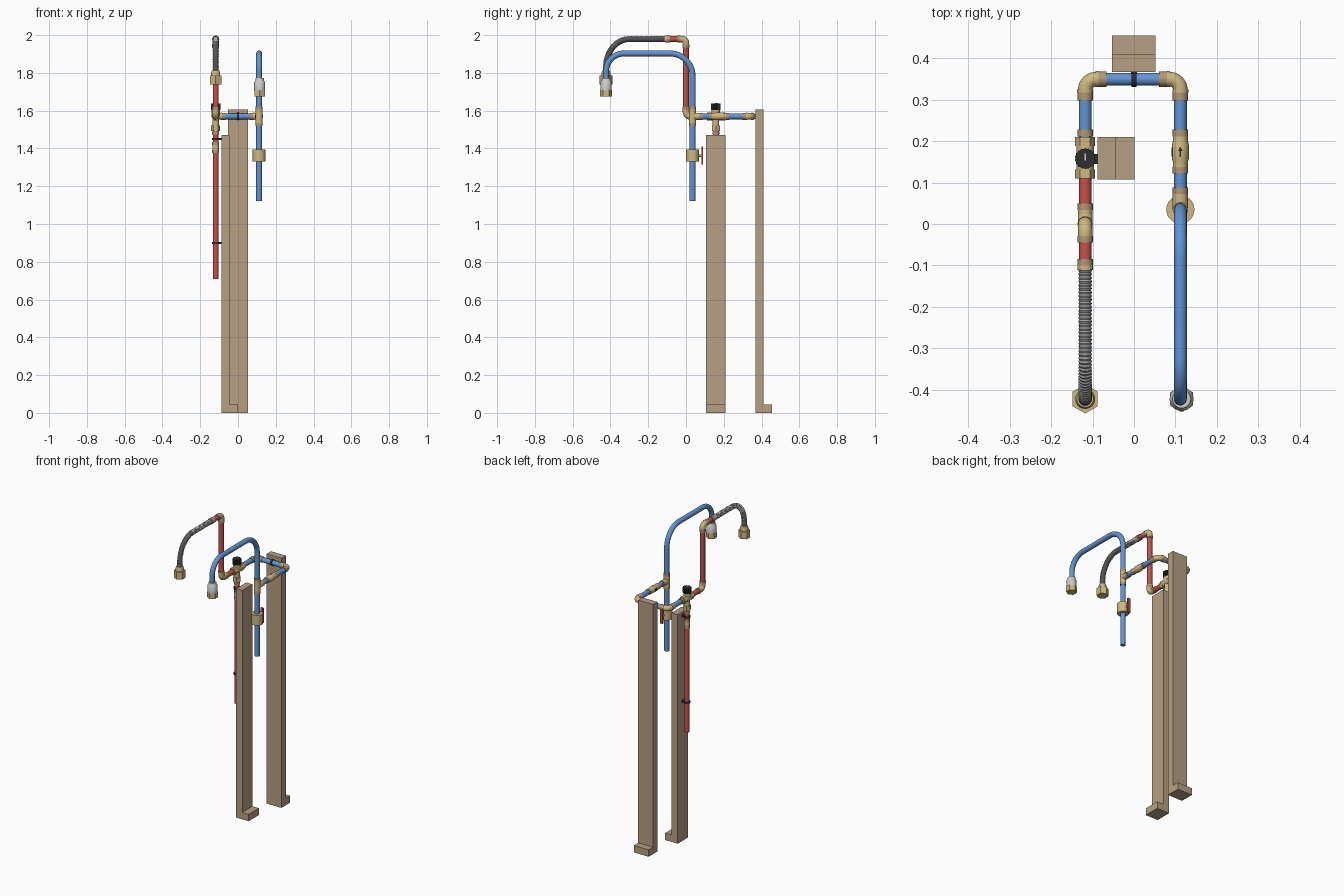
import bpy, bmesh, math
from mathutils import Vector

if "Cube" in bpy.data.objects:
    bpy.data.objects.remove(bpy.data.objects["Cube"])

def material(name, rgb):
    m = bpy.data.materials.new(name)
    m.diffuse_color = (*rgb, 1)
    m.use_nodes = True
    m.node_tree.nodes["Principled BSDF"].inputs["Base Color"].default_value = m.diffuse_color
    return m

WOOD = material("wood", (0.47, 0.35, 0.23))
BRASS = material("brass", (0.62, 0.48, 0.22))
COPPER = material("copper", (0.45, 0.31, 0.18))
BLUE = material("cold_blue", (0.12, 0.30, 0.66))
RED = material("hot_red", (0.58, 0.08, 0.065))
STEEL = material("steel", (0.60, 0.60, 0.58))
HOSE = material("braided_grey", (0.36, 0.36, 0.36))
DARK = material("dark_plastic", (0.025, 0.026, 0.03))

def finish(name, bm, mat, smooth=True):
    bmesh.ops.recalc_face_normals(bm, faces=bm.faces)
    me = bpy.data.meshes.new(name)
    bm.to_mesh(me)
    bm.free()
    me.materials.append(mat)
    ob = bpy.data.objects.new(name, me)
    bpy.context.collection.objects.link(ob)
    if smooth:
        bpy.ops.object.select_all(action='DESELECT')
        ob.select_set(True)
        bpy.context.view_layer.objects.active = ob
        bpy.ops.object.shade_smooth_by_angle(angle=math.radians(40))
    return ob

def sweep(name, pts, radii, mat, sides=20, turn=0.0):
    """Round or faceted tube along a planar path, one radius per point."""
    pts = [Vector(p) for p in pts]
    if not isinstance(radii, (list, tuple)):
        radii = [radii] * len(pts)
    tans = []
    for i in range(len(pts)):
        tans.append((pts[min(i + 1, len(pts) - 1)] - pts[max(i - 1, 0)]).normalized())
    n = tans[0].cross(tans[-1])
    if n.length < 1e-4:
        n = tans[0].cross(Vector((0, 0, 1)) if abs(tans[0].z) < 0.9 else Vector((0, 1, 0)))
    n.normalize()
    bm = bmesh.new()
    rings = []
    for p, t, r in zip(pts, tans, radii):
        s = t.cross(n)
        angs = [2 * math.pi * k / sides + turn for k in range(sides)]
        rings.append([bm.verts.new(p + (n * math.cos(a) + s * math.sin(a)) * r) for a in angs])
    for a, b in zip(rings, rings[1:]):
        for k in range(sides):
            j = (k + 1) % sides
            bm.faces.new((a[k], a[j], b[j], b[k]))
    bm.faces.new(rings[0])
    bm.faces.new(rings[-1])
    return finish(name, bm, mat)

def rod(name, a, b, r, mat, sides=20, turn=0.0):
    return sweep(name, [a, b], r, mat, sides, turn)

def box(name, lo, hi, mat):
    bm = bmesh.new()
    bmesh.ops.create_cube(bm, size=1)
    for v in bm.verts:
        v.co = [l + (c + 0.5) * (h - l) for l, h, c in zip(lo, hi, v.co)]
    return finish(name, bm, mat, False)

def bend(a, corner, b, r1, r2=None, steps=12):
    """Path a-corner-b with a rounded corner."""
    a, c, b = Vector(a), Vector(corner), Vector(b)
    u, w = (a - c).normalized(), (b - c).normalized()
    r2 = r2 or r1
    arc = []
    for i in range(steps + 1):
        t = math.pi / 2 * i / steps
        arc.append(c + u * r1 * (1 - math.sin(t)) + w * r2 * (1 - math.cos(t)))
    return [a] + arc + [b]

def band(name, c, axis, mat=COPPER, r=0.0185, w=0.016):
    c, d = Vector(c), Vector(axis) * (w / 2)
    return rod(name, c - d, c + d, r, mat)

X, Y, Z = Vector((1, 0, 0)), Vector((0, 1, 0)), Vector((0, 0, 1))
R, XH, XC, ZP, YB = 0.0155, -0.118, 0.112, 1.57, 0.35

# Boards with foot blocks
def l_profile(name, pts, extrude):
    bm = bmesh.new()
    f = bm.faces.new([bm.verts.new(p) for p in pts])
    res = bmesh.ops.extrude_face_region(bm, geom=[f])
    for v in res["geom"]:
        if isinstance(v, bmesh.types.BMVert):
            v.co += Vector(extrude)
    finish(name, bm, WOOD, False)

l_profile("back_board", [(-0.053, y, z) for y, z in
          [(0.367, 0), (0.455, 0), (0.455, 0.045), (0.411, 0.045), (0.411, 1.605), (0.367, 1.605)]],
          (0.105, 0, 0))
l_profile("side_board", [(x, 0.107, z) for x, z in
          [(-0.088, 0), (0.001, 0), (0.001, 0.045), (-0.044, 0.045), (-0.044, 1.472), (-0.088, 1.472)]],
          (0, 0.103, 0))

# Horizontal loop pipes and back elbows
rod("back_cross_pipe", (XH + 0.03, YB, ZP), (XC - 0.03, YB, ZP), R, BLUE)
rod("cold_side_pipe", (XC, 0.06, ZP), (XC, YB - 0.03, ZP), R, BLUE)
rod("cold_inlet_pipe", (XH, 0.20, ZP), (XH, YB - 0.03, ZP), R, BLUE)
for x, s in ((XH, 1), (XC, -1)):
    sweep("back_elbow", bend((x + s * 0.032, YB, ZP), (x, YB, ZP), (x, YB - 0.032, ZP), 0.026),
          0.0175, BRASS)
    band("elbow_ring", (x + s * 0.041, YB, ZP), X, w=0.02)
    band("elbow_lip", (x + s * 0.029, YB, ZP), X, BRASS, 0.0195, 0.007)
    band("elbow_ring", (x, YB - 0.041, ZP), Y, w=0.02)
    band("elbow_lip", (x, YB - 0.029, ZP), Y, BRASS, 0.0195, 0.007)
    band("pipe_ring", (x, 0.22, ZP), Y)

# Pipe clamps on the boards
band("back_clamp", (0, YB, ZP), X, DARK, 0.0195, 0.012)
box("back_clamp_base", (-0.007, YB + 0.012, ZP - 0.012), (0.007, 0.368, ZP + 0.012), DARK)
for z in (0.90, 1.45):
    band("riser_clamp", (XH, 0.157, z), Z, DARK, 0.0195, 0.012)
    box("riser_clamp_base", (XH + 0.012, 0.145, z - 0.006), (-0.087, 0.169, z + 0.006), DARK)

# Check valve on the cold side
sweep("check_valve", [(XC, y, ZP) for y in (0.138, 0.15, 0.158, 0.192, 0.2, 0.212)],
      [0.018, 0.018, 0.0205, 0.0205, 0.018, 0.018], BRASS)
box("check_valve_port", (XC - 0.021, 0.163, ZP - 0.008), (XC - 0.015, 0.185, ZP + 0.008), DARK)
bm = bmesh.new()
outline = [(-0.002, 0.162), (0.002, 0.162), (0.002, 0.176), (0.006, 0.176),
           (0, 0.187), (-0.006, 0.176), (-0.002, 0.176)]
bm.faces.new([bm.verts.new((XC + x, y, ZP + 0.0212)) for x, y in outline])
finish("flow_arrow", bm, DARK, False)
for y in (0.13, 0.08):
    band("pipe_ring", (XC, y, ZP), Y)

# Cold tee and vertical cold pipe
YC = 0.035
rod("cold_tee_body", (XC, YC, ZP - 0.036), (XC, YC, ZP + 0.036), 0.0185, BRASS)
rod("cold_tee_branch", (XC, YC, ZP), (XC, 0.072, ZP), 0.0185, BRASS)
for s in (-1, 1):
    band("tee_ring", (XC, YC, ZP + s * 0.043), Z)
rod("cold_drop_pipe", (XC, YC, 1.122), (XC, YC, ZP), R, BLUE)
top = bend((XC, YC, ZP), (XC, YC, 1.903), (XC, -0.2, 1.903), 0.12)
tip = bend((XC, -0.2, 1.903), (XC, -0.423, 1.903), (XC, -0.423, 1.75), 0.095)
sweep("cold_swan_neck", top + tip[1:], R, BLUE)

# Cold stop valve with lever
rod("stop_valve_body", (XC, YC, 1.33), (XC, YC, 1.395), 0.034, BRASS, 28)
rod("stop_valve_stem", (XC, YC + 0.02, 1.362), (XC, 0.088, 1.362), 0.007, BRASS, 12)
box("stop_valve_lever", (XC - 0.009, 0.083, 1.315), (XC + 0.009, 0.091, 1.41), RED)

# Cold outlet coupling
sweep("cold_outlet_collar", [(XC + 0.003, -0.423, z) for z in (1.772, 1.758, 1.752, 1.708)],
      [0.022, 0.024, 0.029, 0.029], STEEL, 24)
rod("cold_outlet_nut", (XC + 0.003, -0.423, 1.675), (XC + 0.003, -0.423, 1.709), 0.032, BRASS, 6, math.pi / 2)

# Mixing valve
YM = 0.158
rod("mixer_body", (XH, 0.12, ZP), (XH, 0.2, ZP), 0.021, BRASS)
for y in (0.121, 0.199):
    rod("mixer_nut", (XH, y - 0.011, ZP), (XH, y + 0.011, ZP), 0.024, BRASS, 6)
rod("mixer_lower_neck", (XH, YM, 1.52), (XH, YM, ZP), 0.017, BRASS)
rod("mixer_lower_nut", (XH, YM, 1.493), (XH, YM, 1.522), 0.024, BRASS, 6)
rod("mixer_cap", (XH, YM, ZP), (XH, YM, 1.606), 0.022, BRASS)
n = 36
bm = bmesh.new()
rings = []
for z in (1.603, 1.638):
    rings.append([bm.verts.new((XH + r * math.cos(a), YM + r * math.sin(a), z))
                  for k in range(n)
                  for a, r in [(2 * math.pi * k / n, 0.0255 if k % 2 else 0.0235)]])
for k in range(n):
    j = (k + 1) % n
    bm.faces.new((rings[0][k], rings[0][j], rings[1][j], rings[1][k]))
for ring in rings:
    bm.faces.new(ring)
finish("mixer_knob", bm, DARK, False)
box("knob_pointer", (XH - 0.002, YM - 0.004, 1.638), (XH + 0.002, YM + 0.012, 1.640), STEEL)

# Hot riser below the mixing valve
rod("hot_riser_pipe", (XH, YM, 0.71), (XH, YM, 1.50), R, RED)
rod("riser_coupling", (XH, YM, 1.392), (XH, YM, 1.42), 0.018, BRASS)
for z in (1.385, 1.426, 1.482):
    band("riser_ring", (XH, YM, z), Z)

# Mixed water run: forward, up and out to the hose
ZT = 1.979
rod("mixed_forward_pipe", (XH, 0.02, ZP), (XH, 0.12, ZP), R, RED)
rod("mixed_riser_pipe", (XH, 0, ZP + 0.02), (XH, 0, ZT - 0.02), R, RED)
rod("mixed_outlet_pipe", (XH, -0.02, ZT), (XH, -0.10, ZT), R, RED)
sweep("lower_elbow", bend((XH, 0.036, ZP), (XH, 0, ZP), (XH, 0, ZP + 0.036), 0.024), 0.0175, BRASS)
sweep("upper_elbow", bend((XH, 0, ZT - 0.03), (XH, 0, ZT), (XH, -0.03, ZT), 0.022), 0.0172, BRASS)
band("elbow_ring", (XH, 0.042, ZP), Y)
band("elbow_ring", (XH, 0, ZP + 0.042), Z)
band("elbow_ring", (XH, 0, ZT - 0.037), Z)
band("elbow_ring", (XH, -0.037, ZT), Y)
band("hose_ring", (XH, -0.092, ZT), Y)
band("hose_adapter", (XH, -0.105, ZT), Y, BRASS, 0.019, 0.012)

# Ribbed flexible hose, resampled evenly so ribs alternate in radius
path = bend((XH, -0.108, ZT), (XH, -0.423, ZT), (XH, -0.423, 1.80), 0.125, 0.145, 40)
pts, step, carry = [path[0]], 0.0044, 0.0
for a, b in zip(path, path[1:]):
    length = (b - a).length
    d = step - carry
    while d <= length:
        pts.append(a.lerp(b, d / length))
        d += step
    carry = length - (d - step)
radii = [0.0165 if i % 2 else 0.0142 for i in range(len(pts))]
sweep("flexible_hose", pts, radii, HOSE, 16)

# Hose end nut
sweep("hose_end_collar", [(XH, -0.423, z) for z in (1.812, 1.80, 1.78)], [0.02, 0.024, 0.024], BRASS)
rod("hose_end_nut", (XH, -0.423, 1.738), (XH, -0.423, 1.785), 0.035, BRASS, 6, math.pi / 2)
